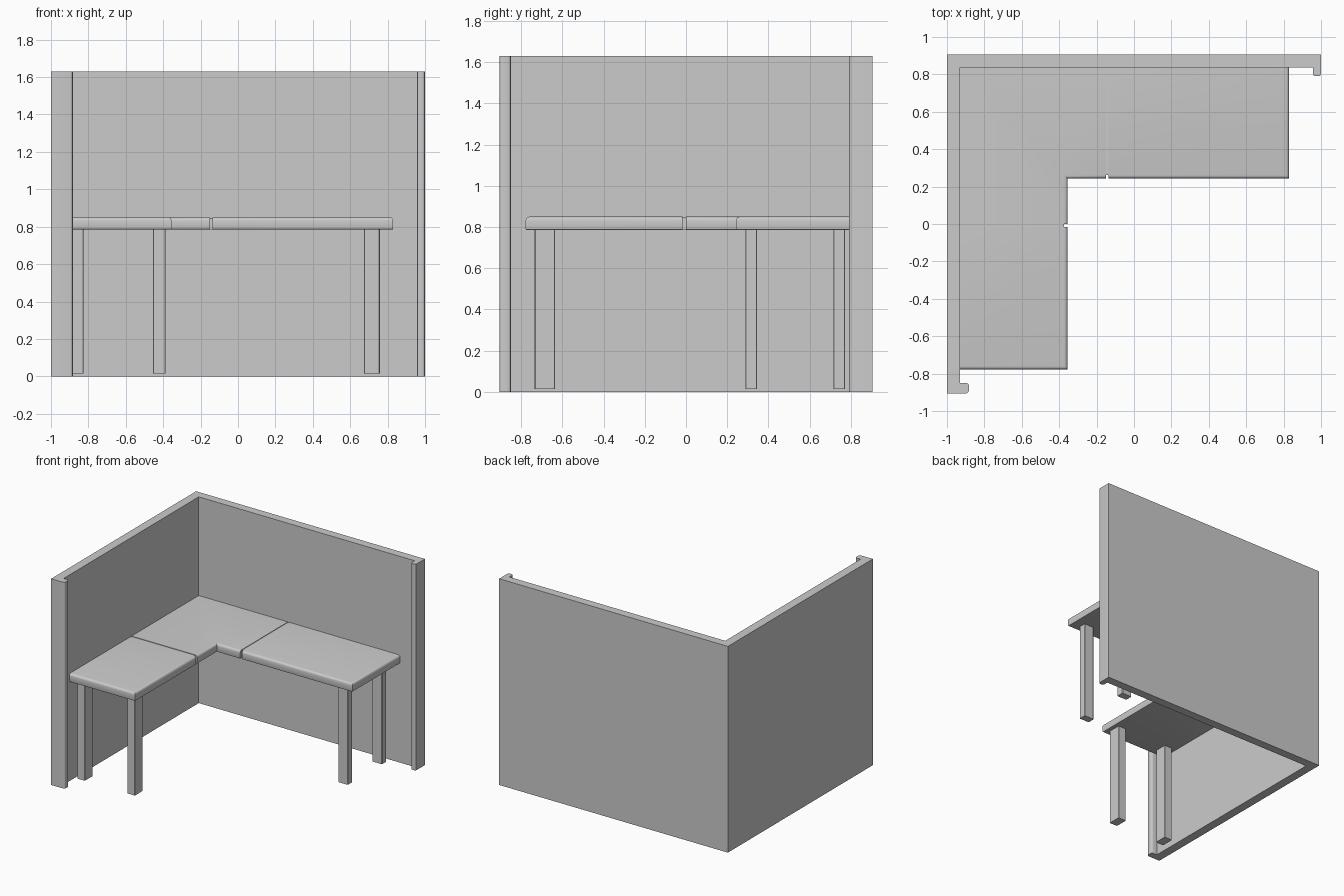
import bpy, bmesh

if "Cube" in bpy.data.objects:
    bpy.data.objects.remove(bpy.data.objects["Cube"])

def prism(name, outline, z0, z1, pick=None, bevels=()):
    """Extrude an outline; bevel the edges chosen by pick(a, b) for each (level, radius, segments)."""
    bm = bmesh.new()
    face = bm.faces.new([bm.verts.new((x, y, z0)) for x, y in outline])
    ext = bmesh.ops.extrude_face_region(bm, geom=[face])
    for v in ext["geom"]:
        if isinstance(v, bmesh.types.BMVert):
            v.co.z = z1
    bmesh.ops.recalc_face_normals(bm, faces=bm.faces[:])
    for level, radius, segs in bevels:
        edges = []
        for e in bm.edges:
            a, b = (v.co for v in e.verts)
            if level is None:
                ok = abs(a.z - b.z) > 0.01
            else:
                ok = abs(a.z - level) < 1e-4 and abs(b.z - level) < 1e-4
            if ok and (pick is None or pick(a, b)):
                edges.append(e)
        bmesh.ops.bevel(bm, geom=edges, offset=radius, segments=segs,
                        profile=0.5, affect='EDGES')
    bmesh.ops.recalc_face_normals(bm, faces=bm.faces[:])
    me = bpy.data.meshes.new(name)
    bm.to_mesh(me)
    bm.free()
    ob = bpy.data.objects.new(name, me)
    bpy.context.collection.objects.link(ob)
    bpy.ops.object.select_all(action='DESELECT')
    bpy.context.view_layer.objects.active = ob
    ob.select_set(True)
    bpy.ops.object.shade_smooth_by_angle()
    return ob

def rect(x0, x1, y0, y1):
    return [(x0, y0), (x1, y0), (x1, y1), (x0, y1)]

# Main dimensions
WX, WY = -0.93, 0.838          # inner faces of the walls
FX, FY = -0.355, 0.243         # front edges of the two desk arms
ENDX, ENDY = 0.83, -0.778      # free ends of the arms
Z0, Z1 = 0.785, 0.85           # worktop underside and top

# L-shaped partition wall with a rounded return lip at each end
def on_lip(a, b):
    return (abs(a.y - 0.79) < 0.001) or (abs(a.x + 0.883) < 0.001)

prism("partition_wall",
      [(-1, -0.905), (-0.883, -0.905), (-0.883, -0.85), (WX, -0.85), (WX, WY),
       (0.957, WY), (0.957, 0.79), (1, 0.79), (1, 0.905), (-1, 0.905)],
      0, 1.63, on_lip, [(None, 0.014, 3)])

# Worktop pieces, rounded along their exposed edges
def exposed(a, b):
    def both(axis, value):
        return abs(a[axis] - value) < 1e-4 and abs(b[axis] - value) < 1e-4
    return both(0, FX) or both(1, FY) or both(0, ENDX) or both(1, ENDY)

ROUND = [(Z1, 0.018, 4), (Z0, 0.006, 2)]
prism("corner_worktop",
      [(WX, 0), (FX, 0), (FX, FY), (-0.151, FY), (-0.151, WY), (WX, WY)],
      Z0, Z1, exposed, ROUND)
prism("right_worktop", rect(-0.135, ENDX, FY, WY), Z0, Z1, exposed, ROUND)
prism("left_worktop", rect(WX, FX, ENDY, -0.016), Z0, Z1, exposed, ROUND)

# Recessed strips filling the seams
prism("right_seam_strip", rect(-0.151, -0.135, FY + 0.02, WY), Z0, Z1 - 0.004)
prism("left_seam_strip", rect(WX, FX - 0.02, -0.016, 0), Z0, Z1 - 0.004)

# Legs: a pair under the free end of each arm
for name, r in (("left_arm_inner_leg", (-0.455, -0.387, -0.735, -0.635)),
                ("left_arm_wall_leg", (-0.893, -0.825, -0.735, -0.635)),
                ("right_arm_front_leg", (0.673, 0.758, 0.288, 0.345)),
                ("right_arm_wall_leg", (0.673, 0.758, 0.715, 0.772))):
    prism(name, rect(*r), 0.015, Z0, None, [(None, 0.004, 1)])
